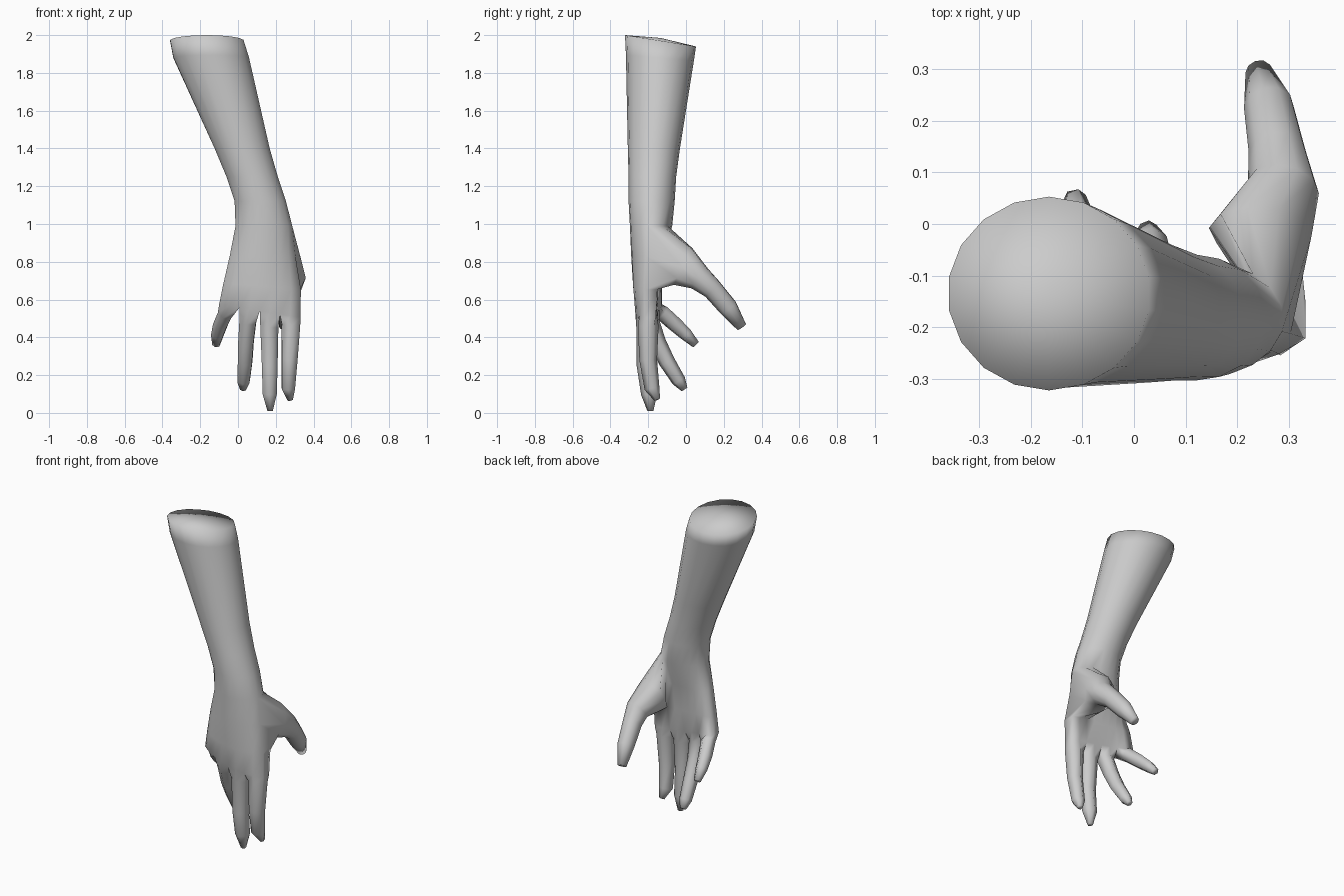
import bpy, bmesh
from math import sin, cos, pi, atan2, copysign
from mathutils import Vector

if "Cube" in bpy.data.objects:
    bpy.data.objects.remove(bpy.data.objects["Cube"])

N = 18                                   # vertices around the arm
bm = bmesh.new()


def arm_ring(z, cx, cy, rx, ry, flat=0, sx=0, sy=0, bend=0, shear=0):
    """Cross-section: flat=0 is an ellipse, flat=1 a hand slab split in four even fingers."""
    ring = []
    for k in range(N):
        t = -(k + 0.5) * 2 * pi / N
        j = k if k < 9 else 17 - k       # 0 = thumb side, 8 = little-finger side
        x = rx * ((1 - flat) * cos(t) + flat * (1 - j / 4))
        y = ry * copysign(abs(sin(t)) ** (1 - 0.6 * flat), sin(t))
        dz = sx * x + sy * y
        y += bend * (x / rx) ** 2 - shear * x
        ring.append(bm.verts.new((cx + x, cy + y, z + dz)))
    return ring


def bridge(a, b):
    n = len(a)
    for i in range(n):
        bm.faces.new((a[i], a[(i + 1) % n], b[(i + 1) % n], b[i]))


def grow(loop, stations):
    """Grow a digit out of an open loop; each station is x, y, z, radius (, radius 2)."""
    n = len(loop)
    pts = [sum((v.co for v in loop), Vector()) / n] + [Vector(s[:3]) for s in stations]
    for i, s in enumerate(stations, 1):
        d = (pts[min(i + 1, len(pts) - 1)] - pts[i - 1]).normalized()
        u = (Vector((1, 0, 0)) - d * d.x).normalized()
        v = d.cross(u)
        # align the new ring with the previous one
        rel = [p.co - pts[i - 1] for p in loop]
        area = sum((rel[k].cross(rel[(k + 1) % n]) for k in range(n)), Vector())
        step = copysign(2 * pi / n, area.dot(d))
        ang = [atan2(r.dot(v), r.dot(u)) - step * k for k, r in enumerate(rel)]
        off = atan2(sum(map(sin, ang)), sum(map(cos, ang)))
        ru, rv = s[3], s[-1]
        new = [bm.verts.new(pts[i] + u * ru * cos(off + step * k) + v * rv * sin(off + step * k))
               for k in range(n)]
        bridge(loop, new)
        loop = new
    bm.faces.new(loop)


# forearm, wrist and palm
rings = [
    arm_ring(1.97, -0.165, -0.135, 0.197, 0.188, sy=-0.16),
    arm_ring(1.88, -0.142, -0.138, 0.203, 0.18, sy=-0.08),
    arm_ring(1.40, 0.022, -0.17, 0.148, 0.138),
    arm_ring(1.25, 0.075, -0.178, 0.138, 0.126),
    arm_ring(1.12, 0.118, -0.182, 0.138, 0.122),
    arm_ring(0.99, 0.137, -0.185, 0.152, 0.112, 0.2),
    arm_ring(0.83, 0.13, -0.205, 0.175, 0.085, 0.6, bend=0.02),
    arm_ring(0.67, 0.128, -0.21, 0.205, 0.07, 1, -0.08, 0, 0.035, 0.06),
    arm_ring(0.54, 0.115, -0.208, 0.215, 0.06, 1, -0.16, 0, 0.035, 0.08),
]
THUMB_COLS, THUMB_ROWS = (15, 16, 17), (5, 6)
for r in range(len(rings) - 1):
    for k in range(N):
        if r in THUMB_ROWS and k in THUMB_COLS:
            continue                     # opening for the thumb
        a, b, m = rings[r], rings[r + 1], (k + 1) % N
        bm.faces.new((a[k], a[m], b[m], b[k]))

# cut end of the forearm
top = bm.verts.new((-0.165, -0.135, 1.985))
for k in range(N):
    bm.faces.new((rings[0][k], top, rings[0][(k + 1) % N]))

# four fingers, index to little
fingers = [
    [(0.280, -0.200, 0.46, 0.055), (0.273, -0.200, 0.28, 0.047),
     (0.266, -0.180, 0.13, 0.040), (0.276, -0.152, 0.07, 0.016)],
    [(0.166, -0.208, 0.45, 0.055), (0.168, -0.213, 0.25, 0.048),
     (0.168, -0.195, 0.10, 0.043), (0.170, -0.188, 0.01, 0.016)],
    [(0.052, -0.190, 0.48, 0.050), (0.042, -0.150, 0.37, 0.046),
     (0.038, -0.100, 0.27, 0.043), (0.030, -0.038, 0.17, 0.037), (0.027, -0.008, 0.125, 0.018)],
    [(-0.065, -0.128, 0.53, 0.044), (-0.092, -0.060, 0.47, 0.042),
     (-0.108, 0.000, 0.415, 0.036), (-0.115, 0.052, 0.362, 0.022)],
]
end = rings[-1]
for f, path in enumerate(fingers):
    j = 2 * f
    grow([end[k] for k in (j, j + 1, j + 2, 15 - j, 16 - j, 17 - j)], path)

# thumb
r0, r1, r2 = rings[5:8]
opening = [r0[15], r0[16], r0[17], r0[0], r1[0], r2[0], r2[17], r2[16], r2[15], r1[15]]
grow(opening, [
    (0.245, -0.015, 0.775, 0.100, 0.112), (0.290, 0.072, 0.712, 0.070, 0.070),
    (0.278, 0.140, 0.655, 0.056, 0.056), (0.262, 0.225, 0.555, 0.049, 0.052),
    (0.242, 0.295, 0.455, 0.026, 0.028)])

bmesh.ops.recalc_face_normals(bm, faces=bm.faces)
for f in bm.faces:
    f.smooth = True
mesh = bpy.data.meshes.new("forearm_and_hand")
bm.to_mesh(mesh)
bm.free()
bpy.context.collection.objects.link(bpy.data.objects.new("forearm_and_hand", mesh))
